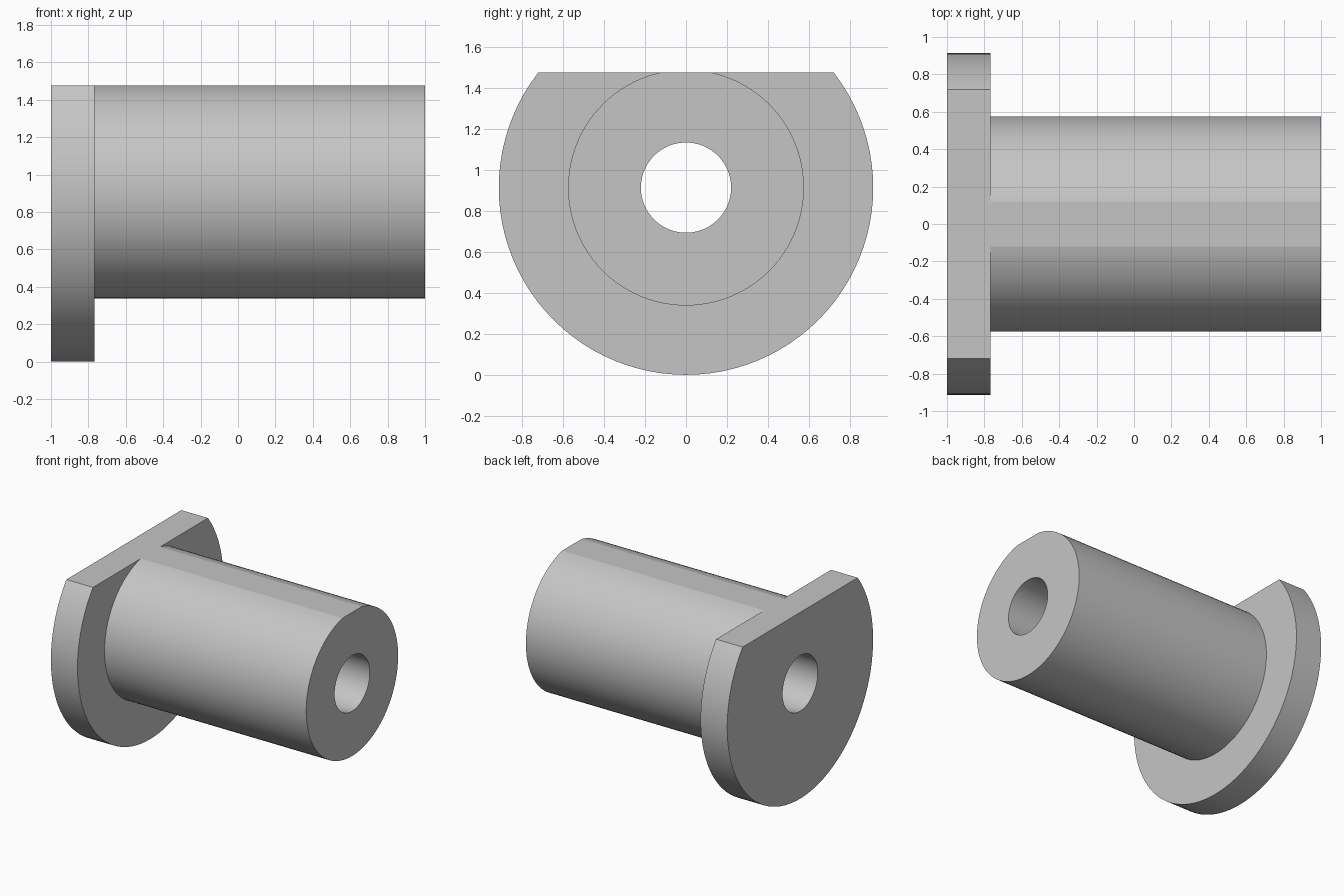
import bpy
import bmesh
import math
from mathutils import Vector

cube = bpy.data.objects.get("Cube")
if cube:
    bpy.data.objects.remove(cube, do_unlink=True)

FLANGE_R, SHAFT_R, BORE_R = 0.913, 0.575, 0.22
FLANGE_X = -0.767      # inner face of the flange
FLAT_Z = 1.475         # height of the flat on top
SEGMENTS = 96

# Plain grey material
grey = bpy.data.materials.new("Grey metal")
grey.use_nodes = True
colour = (0.56, 0.56, 0.56, 1)
grey.diffuse_color = colour
grey.node_tree.nodes["Principled BSDF"].inputs["Base Color"].default_value = colour

# Bushing body: closed half section (x, radius) turned about the x axis
section = [(-1, BORE_R), (-1, FLANGE_R), (FLANGE_X, FLANGE_R),
           (FLANGE_X, SHAFT_R), (1, SHAFT_R), (1, BORE_R)]
bm = bmesh.new()
verts = [bm.verts.new((x, 0, FLANGE_R - r)) for x, r in section]
edges = [bm.edges.new((v, verts[(i + 1) % len(verts)])) for i, v in enumerate(verts)]
bmesh.ops.spin(bm, geom=verts + edges, cent=(0, 0, FLANGE_R), axis=(1, 0, 0),
               angle=math.tau, steps=SEGMENTS, use_duplicate=False)
bmesh.ops.remove_doubles(bm, verts=bm.verts[:], dist=0.0001)

# Flat on top, shared by flange and shaft
bmesh.ops.bisect_plane(bm, geom=bm.verts[:] + bm.edges[:] + bm.faces[:],
                       plane_co=Vector((0, 0, FLAT_Z)), plane_no=Vector((0, 0, 1)),
                       clear_outer=True)
rim = [e for e in bm.edges if e.is_boundary]
bmesh.ops.edgeloop_fill(bm, edges=rim)
bmesh.ops.recalc_face_normals(bm, faces=bm.faces[:])

mesh = bpy.data.meshes.new("flanged_bushing")
bm.to_mesh(mesh)
bm.free()
mesh.materials.append(grey)
bushing = bpy.data.objects.new("flanged_bushing", mesh)
bpy.context.collection.objects.link(bushing)

# Smooth round walls, crisp rims
bpy.ops.object.select_all(action="DESELECT")
bushing.select_set(True)
bpy.context.view_layer.objects.active = bushing
bpy.ops.object.shade_smooth_by_angle(angle=math.radians(10))
